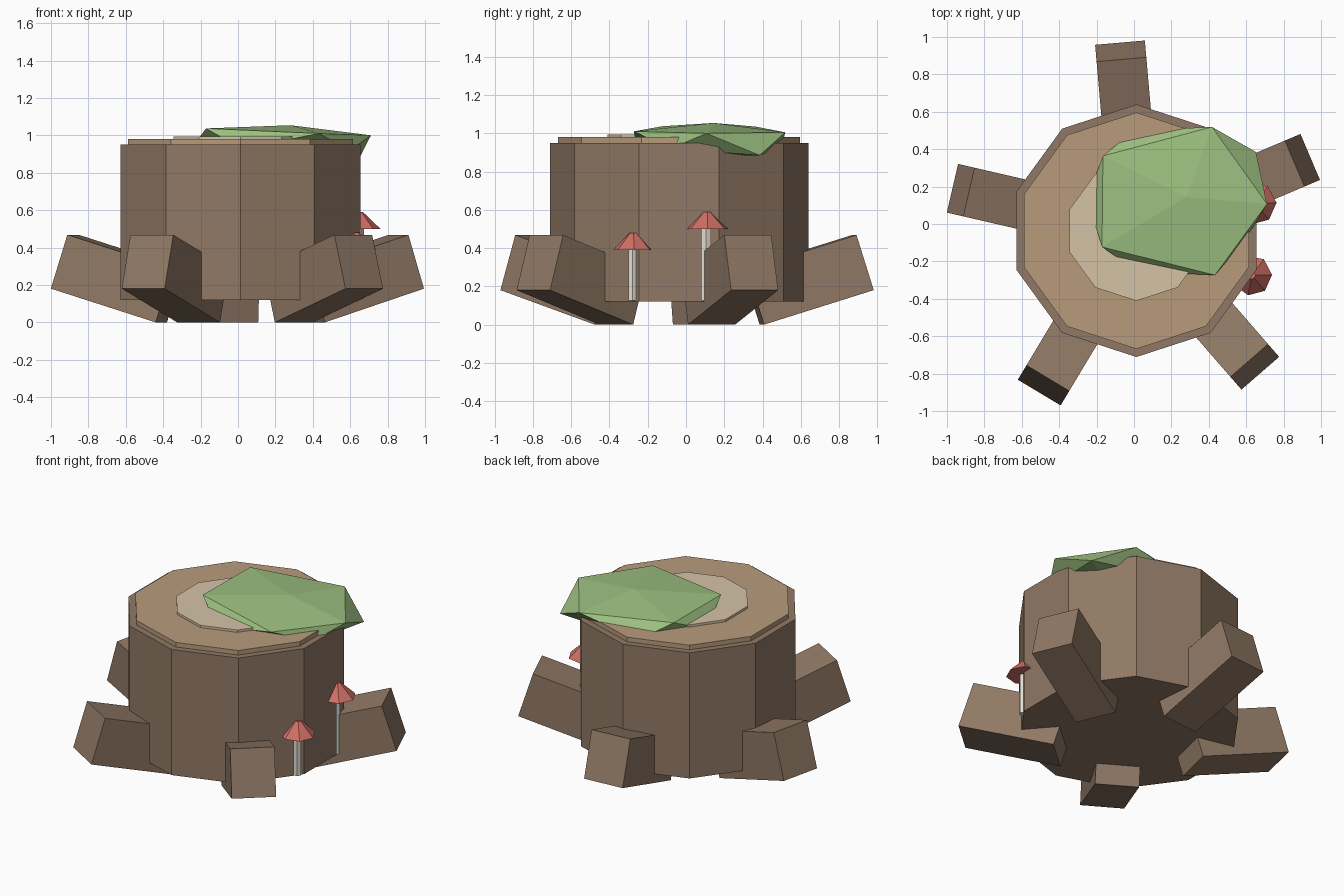
import bpy, bmesh
from math import sin, cos, radians, pi
from mathutils import Vector

if "Cube" in bpy.data.objects:
    bpy.data.objects.remove(bpy.data.objects["Cube"])

CX, CY = 0.013, -0.036   # trunk axis


def material(name, rgb):
    m = bpy.data.materials.new(name)
    m.diffuse_color = (*rgb, 1)
    m.use_nodes = True
    m.node_tree.nodes["Principled BSDF"].inputs["Base Color"].default_value = m.diffuse_color
    return m


BARK = material("bark", (0.28, 0.19, 0.13))
WOOD = material("cut_wood", (0.48, 0.33, 0.20))
CORE = material("heartwood", (0.66, 0.54, 0.38))
MOSS = material("moss", (0.34, 0.53, 0.22))
CAP = material("mushroom_cap", (0.62, 0.16, 0.13))
STEM = material("mushroom_stem", (0.78, 0.76, 0.68))


def mesh_object(name, verts, faces, mat):
    me = bpy.data.meshes.new(name)
    me.from_pydata([tuple(v) for v in verts], [], faces)
    bm = bmesh.new()
    bm.from_mesh(me)
    bmesh.ops.recalc_face_normals(bm, faces=bm.faces)
    bm.to_mesh(me)
    bm.free()
    me.materials.append(mat)
    ob = bpy.data.objects.new(name, me)
    bpy.context.collection.objects.link(ob)
    return ob


def frustum(name, x, y, z0, z1, r0, r1, sides, start, mat):
    verts = []
    for z, r in ((z0, r0), (z1, r1)):
        for i in range(sides):
            a = radians(start) + 2 * pi * i / sides
            verts.append((x + r * cos(a), y + r * sin(a), z))
    faces = [(i, (i + 1) % sides, sides + (i + 1) % sides, sides + i) for i in range(sides)]
    faces += [tuple(range(sides)), tuple(range(sides, 2 * sides))]
    return mesh_object(name, verts, faces, mat)


# Trunk and stepped growth rings
frustum("trunk", CX, CY, 0.12, 0.95, 0.675, 0.675, 10, 90, BARK)
frustum("outer_ring", CX, CY, 0.94, 0.98, 0.632, 0.632, 10, 90, WOOD)
frustum("inner_ring", CX, CY, 0.97, 0.995, 0.375, 0.375, 10, 90, CORE)

# Five tilted box roots
LENGTH, WIDTH, HEIGHT, TILT = 0.603, 0.267, 0.302, radians(17.4)
for k in range(5):
    a = radians(23 + 72 * k)
    out = Vector((cos(a), sin(a), 0))
    side = Vector((-sin(a), cos(a), 0))
    along = out * cos(TILT) + Vector((0, 0, sin(TILT)))
    up = -out * sin(TILT) + Vector((0, 0, cos(TILT)))
    base = Vector((CX, CY, 0)) + out * 0.434
    verts = [base + along * (LENGTH * i) + side * (WIDTH * (j - 0.5)) + up * (HEIGHT * h)
             for i in (0, 1) for j in (0, 1) for h in (0, 1)]
    faces = [(0, 1, 3, 2), (4, 5, 7, 6), (0, 1, 5, 4), (2, 3, 7, 6), (0, 2, 6, 4), (1, 3, 7, 5)]
    mesh_object(f"root_{k + 1}", verts, faces, BARK)

# Moss patch: a squashed, uneven icosahedron
upper = [(0.711, 0.107, 1.0), (0.417, 0.519, 1.005), (-0.166, 0.364, 1.035),
         (-0.171, -0.123, 1.037), (0.433, -0.273, 1.01)]
lower = [(0.652, 0.385, 0.885), (0.0, 0.50, 0.93), (-0.25, 0.14, 0.93),
         (0.02, -0.255, 0.93), (0.60, -0.08, 0.92)]
verts = upper + lower + [(0.28, 0.144, 1.054), (0.28, 0.14, 0.88)]
faces = []
for i in range(5):
    j = (i + 1) % 5
    faces += [(10, i, j), (i, 5 + i, j), (j, 5 + i, 5 + j), (11, 5 + j, 5 + i)]
mesh_object("moss_patch", verts, faces, MOSS)

# Mushrooms against the right side
for n, (x, y, z, r) in enumerate([(0.63, -0.275, 0.39, 0.108), (0.648, 0.11, 0.50, 0.114)], 1):
    frustum(f"mushroom_stem_{n}", x, y - 0.005, 0.125, z + 0.02, 0.025, 0.025, 6, 0, STEM)
    frustum(f"mushroom_cap_{n}", x, y, z, z + 0.09, r, 0.02, 7, 2, CAP)
